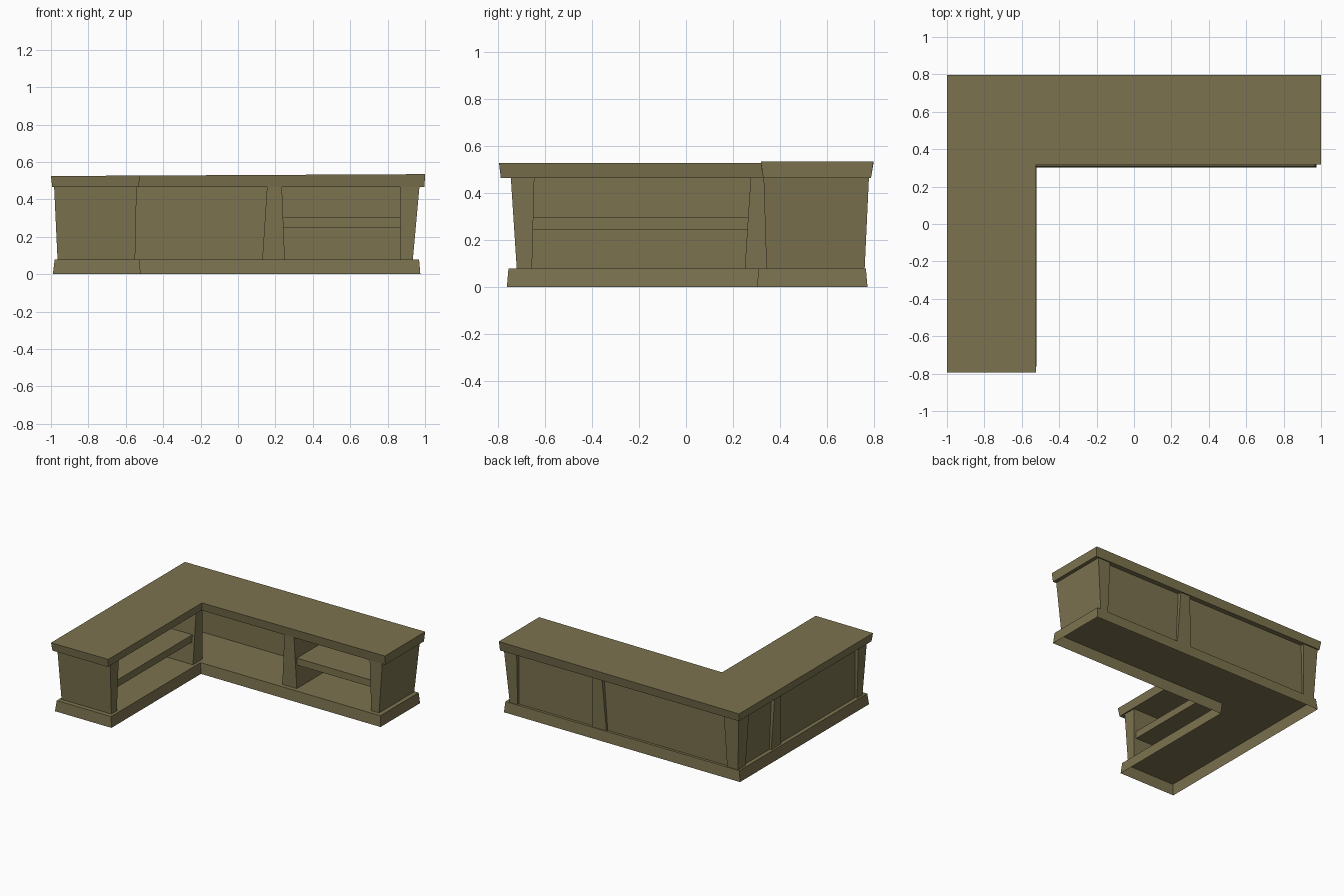
import bpy

if "Cube" in bpy.data.objects:
    bpy.data.objects.remove(bpy.data.objects["Cube"])

# One olive-brown colour for the whole counter
olive = bpy.data.materials.new("olive_brown")
olive.diffuse_color = (0.2, 0.17, 0.078, 1)
olive.use_nodes = True
olive.node_tree.nodes["Principled BSDF"].inputs["Base Color"].default_value = olive.diffuse_color


def prism(name, low, high, open_bottom=False):
    """Solid between a lower and an upper ring of points with the same count."""
    n = len(low)
    faces = [tuple(range(n, 2 * n))]
    if not open_bottom:
        faces.append(tuple(reversed(range(n))))
    faces += [(i, (i + 1) % n, n + (i + 1) % n, n + i) for i in range(n)]
    mesh = bpy.data.meshes.new(name)
    mesh.from_pydata(low + high, [], faces)
    mesh.materials.append(olive)
    obj = bpy.data.objects.new(name, mesh)
    bpy.context.collection.objects.link(obj)
    return obj


def l_ring(x0, x1, y0, y1, xi, yi, z):
    pts = [(x0, y0), (xi, y0), (xi, yi), (x1, yi), (x1, y1), (x0, y1)]
    return [(x, y, z(x) if callable(z) else z) for x, y in pts]


def rect(x0, x1, y0, y1, z):
    return [(x0, y0, z), (x1, y0, z), (x1, y1, z), (x0, y1, z)]


def tapered(name, low, high, z0=0.08, z1=0.465):
    prism(name, rect(*low, z0), rect(*high, z1))


# Plinth, hollow underneath
prism("plinth",
      l_ring(-0.99, 0.975, -0.762, 0.772, -0.52, 0.302, 0.0),
      l_ring(-0.98, 0.968, -0.755, 0.765, -0.528, 0.309, 0.08), open_bottom=True)

# Countertop, rising very slightly towards the right
prism("countertop",
      l_ring(-0.993, 0.997, -0.788, 0.787, -0.532, 0.328, 0.465),
      l_ring(-1.0, 1.0, -0.795, 0.797, -0.523, 0.318, lambda x: 0.53 + 0.005 * x))

# End walls, wider at the top
tapered("left_arm_end_wall", (-0.965, -0.55, -0.72, -0.655), (-0.983, -0.542, -0.745, -0.645))
tapered("right_arm_end_wall", (0.87, 0.935, 0.342, 0.76), (0.865, 0.97, 0.33, 0.778))

# Dividing walls, wider at the bottom
tapered("left_arm_divider", (-0.965, -0.55, 0.25, 0.365), (-0.983, -0.542, 0.275, 0.35))
tapered("right_arm_divider", (0.13, 0.25, 0.342, 0.76), (0.155, 0.235, 0.33, 0.778))

# Post at the outer corner
tapered("outer_corner_post", (-0.965, -0.875, 0.67, 0.76), (-0.983, -0.86, 0.655, 0.778))

# Recessed outer panels
tapered("back_panel", (-0.94, 0.9, 0.72, 0.745), (-0.94, 0.9, 0.72, 0.75))
tapered("left_panel", (-0.95, -0.925, -0.69, 0.74), (-0.955, -0.925, -0.69, 0.74))

# Shelves
tapered("left_arm_shelf", (-0.94, -0.565, -0.66, 0.27), (-0.94, -0.565, -0.66, 0.27), 0.243, 0.297)
tapered("right_arm_shelf", (0.235, 0.875, 0.355, 0.735), (0.235, 0.875, 0.355, 0.735), 0.25, 0.302)
